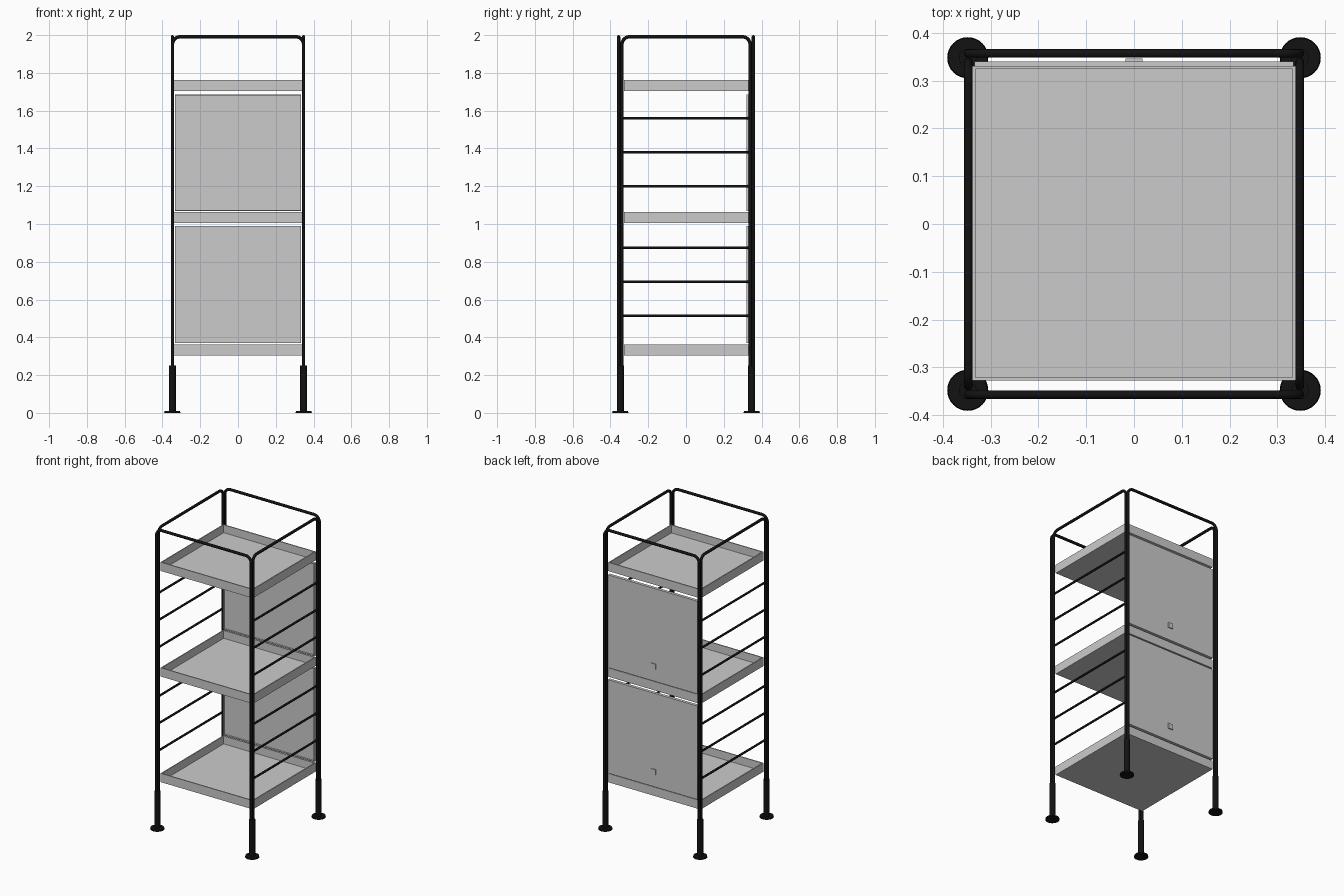
import bpy, bmesh
from math import sin, cos, pi
from mathutils import Vector

if "Cube" in bpy.data.objects:
    bpy.data.objects.remove(bpy.data.objects["Cube"])

black = bpy.data.materials.new("black_metal")
black.diffuse_color = (0.006, 0.006, 0.006, 1)
black.use_nodes = True
black.node_tree.nodes["Principled BSDF"].inputs["Base Color"].default_value = black.diffuse_color
R = 0.009


def tube(name, pts, radius):
    cu = bpy.data.curves.new(name, 'CURVE')
    cu.dimensions = '3D'
    cu.bevel_depth = radius
    cu.bevel_resolution = 4
    cu.use_fill_caps = True
    sp = cu.splines.new('POLY')
    sp.points.add(len(pts) - 1)
    for p, co in zip(sp.points, pts):
        p.co = (*co, 1)
    sp.use_smooth = True
    ob = bpy.data.objects.new(name, cu)
    bpy.context.collection.objects.link(ob)
    cu.materials.append(black)
    return ob


def hoop_profile(half, z0, z1, r, n=8):
    """Inverted U with rounded top corners, as (u, z) pairs."""
    arc = [(half - r + r * cos(pi / 2 * i / n), z1 - r + r * sin(pi / 2 * i / n)) for i in range(n + 1)]
    right = [(half, z0)] + arc
    return right + [(-u, z) for u, z in reversed(right)]


def cylinder(name, x, y, z0, z1, r0, r1):
    bpy.ops.mesh.primitive_cone_add(vertices=32, radius1=r0, radius2=r1, depth=z1 - z0,
                                    location=(x, y, (z0 + z1) / 2))
    ob = bpy.context.object
    ob.name = name
    ob.data.materials.append(black)
    bpy.ops.object.shade_smooth_by_angle()
    return ob


def pan(name, lo, hi, open_dir, rim, floor):
    """Box opened on one side, with a rim and a recessed floor."""
    lo, hi = Vector(lo), Vector(hi)
    bm = bmesh.new()
    bmesh.ops.create_cube(bm, size=1)
    for v in bm.verts:
        v.co = (lo + hi) / 2 + Vector(a * b for a, b in zip(v.co, hi - lo))
    bm.normal_update()
    d = Vector(open_dir)
    face = max(bm.faces, key=lambda f: f.normal.dot(d))
    bmesh.ops.inset_region(bm, faces=[face], thickness=rim)
    depth = abs((hi - lo).dot(d)) - floor
    inner = bmesh.ops.extrude_discrete_faces(bm, faces=[face])['faces'][0]
    bmesh.ops.translate(bm, verts=inner.verts, vec=-d * depth)
    bmesh.ops.recalc_face_normals(bm, faces=bm.faces)
    me = bpy.data.meshes.new(name)
    bm.to_mesh(me)
    bm.free()
    ob = bpy.data.objects.new(name, me)
    bpy.context.collection.objects.link(ob)
    return ob


# Four inverted U hoops: front/back and left/right
for s, fb, lr in ((-1, "front", "left"), (1, "back", "right")):
    tube(fb + "_hoop", [(u, s * 0.357, z) for u, z in hoop_profile(0.347, 0.2, 1.991, 0.04)], R)
    tube(lr + "_hoop", [(s * 0.347, u, z) for u, z in hoop_profile(0.339, 0.2, 1.991, 0.04)], R)
    # Side rungs
    for i, z in enumerate((0.515, 0.695, 0.875, 1.2, 1.38, 1.56)):
        tube(f"{lr}_rung_{i}", [(s * 0.347, -0.339, z), (s * 0.347, 0.339, z)], 0.007)

# Leg sleeves and round feet
for x in (-0.348, 0.348):
    for y in (-0.348, 0.348):
        cylinder("leg_sleeve", x, y, 0.005, 0.25, 0.0185, 0.0185)
        cylinder("foot", x, y, 0, 0.01, 0.043, 0.041)

# Trays
for name, z in (("bottom_tray", 0.305), ("middle_tray", 1.005), ("top_tray", 1.705)):
    pan(name, (-0.339, -0.328, z), (0.339, 0.331, z + 0.058), (0, 0, 1), 0.01, 0.006)

# Back doors with small pull tabs
for name, z0, z1 in (("lower_door", 0.37, 0.99), ("upper_door", 1.07, 1.685)):
    pan(name, (-0.334, 0.32, z0), (0.334, 0.34, z1), (0, -1, 0), 0.005, 0.008)
    bpy.ops.mesh.primitive_cube_add(size=1, location=(0, 0.342, z0 + 0.1))
    tab = bpy.context.object
    tab.name = name + "_pull"
    tab.scale = (0.035, 0.008, 0.035)
